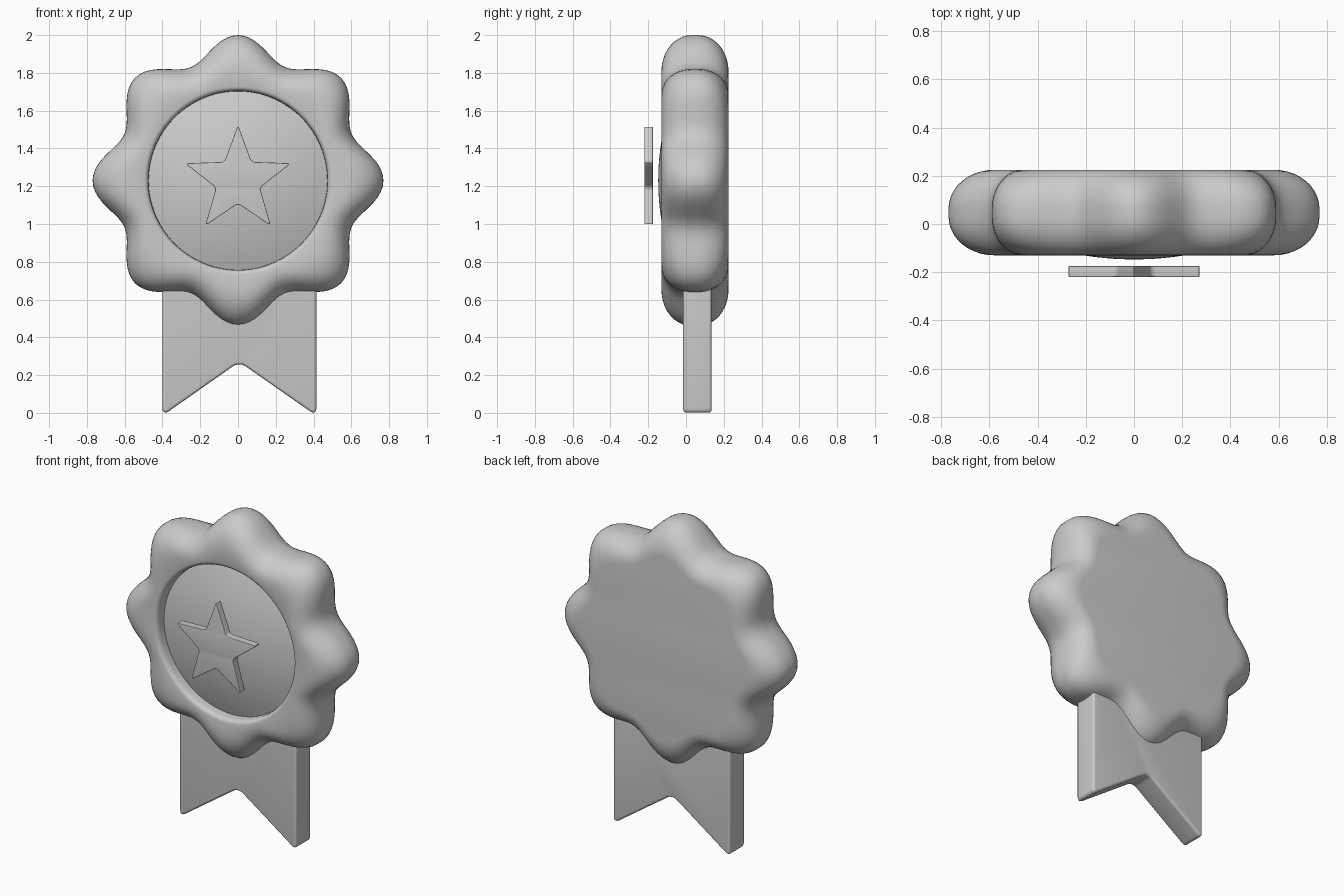
import bpy, bmesh, math

cube = bpy.data.objects.get("Cube")
if cube:
    bpy.data.objects.remove(cube)

grey = bpy.data.materials.new("plain_grey")
grey.use_nodes = True
shade = (0.6, 0.6, 0.6, 1)
grey.diffuse_color = shade
grey.node_tree.nodes["Principled BSDF"].inputs["Base Color"].default_value = shade

CENTRE = 1.23
SEGS = 160


def finish(bm, name, angle):
    bmesh.ops.recalc_face_normals(bm, faces=bm.faces[:])
    mesh = bpy.data.meshes.new(name)
    bm.to_mesh(mesh)
    bm.free()
    mesh.materials.append(grey)
    obj = bpy.data.objects.new(name, mesh)
    bpy.context.collection.objects.link(obj)
    bpy.ops.object.select_all(action="DESELECT")
    obj.select_set(True)
    bpy.context.view_layer.objects.active = obj
    bpy.ops.object.shade_smooth_by_angle(angle=math.radians(angle))
    return obj


def loft(name, rings, angle):
    """Skin rings of (radius, ripple, y) around the medal axis and cap both ends."""
    bm = bmesh.new()
    loops = []
    for radius, ripple, y in rings:
        loop = []
        for i in range(SEGS):
            a = math.tau * i / SEGS
            r = radius + ripple * math.cos(8 * a)
            loop.append(bm.verts.new((r * math.sin(a), y, CENTRE + r * math.cos(a))))
        loops.append(loop)
    for a, b in zip(loops, loops[1:]):
        for i in range(SEGS):
            j = (i + 1) % SEGS
            bm.faces.new((a[i], a[j], b[j], b[i]))
    bm.faces.new(loops[0])
    bm.faces.new(loops[-1])
    return finish(bm, name, angle)


def plate(name, outline, y0, y1, corner, edge):
    """Extrude an (x, z) outline, round its corners, then round its rims."""
    bm = bmesh.new()
    face = bm.faces.new([bm.verts.new((x, y0, z)) for x, z in outline])
    bmesh.ops.bevel(bm, geom=face.verts[:], offset=corner, segments=5,
                    profile=0.5, affect="VERTICES")
    out = bmesh.ops.extrude_face_region(bm, geom=bm.faces[:])
    for v in out["geom"]:
        if isinstance(v, bmesh.types.BMVert):
            v.co.y = y1
    rims = [e for e in bm.edges if abs(e.verts[0].co.y - e.verts[1].co.y) < 1e-5]
    bmesh.ops.bevel(bm, geom=rims, offset=edge, segments=4, profile=0.5,
                    affect="EDGES", clamp_overlap=True)
    return finish(bm, name, 35)


# Scalloped rosette: rounded back edge, rounded front edge, recessed bowl
FRONT, BACK, ROUND = -0.13, 0.225, 0.16
STEPS = 10


def rounded(t, y, side):
    d = ROUND * (1 - math.cos(t))
    return (0.71 - d, 0.06 - 0.03 * d / ROUND, y + side * ROUND * (math.sin(t) - 1))


quarter = [math.pi / 2 * i / STEPS for i in range(STEPS + 1)]
rings = [rounded(t, BACK, 1) for t in reversed(quarter)]
rings += [rounded(t, FRONT, -1) for t in quarter]
rings += [(0.497, 0, FRONT), (0.485, 0, -0.126), (0.477, 0, -0.115),
          (0.474, 0, -0.1), (0.472, 0, -0.04)]
loft("rosette", rings, 60)

# Domed centre disc
dome = [(0.47, 0, -0.03)]
for i in range(13):
    r = 0.47 * (1 - i / 12) + 0.004
    dome.append((r, 0, -0.147 + 0.38 * r * r))
loft("centre_disc", dome, 40)

# Five-pointed star floating in front of the disc
star = []
for i in range(10):
    r = 0.122 if i % 2 else 0.295
    a = math.pi * i / 5
    star.append((r * math.sin(a), CENTRE + r * math.cos(a)))
plate("star", star, -0.22, -0.175, 0.018, 0.011)

# Ribbon tail with a notched end
tail = [(-0.4, 0.9), (-0.4, -0.015), (0.007, 0.27), (0.415, -0.015), (0.415, 0.9)]
plate("ribbon", tail, -0.015, 0.135, 0.04, 0.02)
